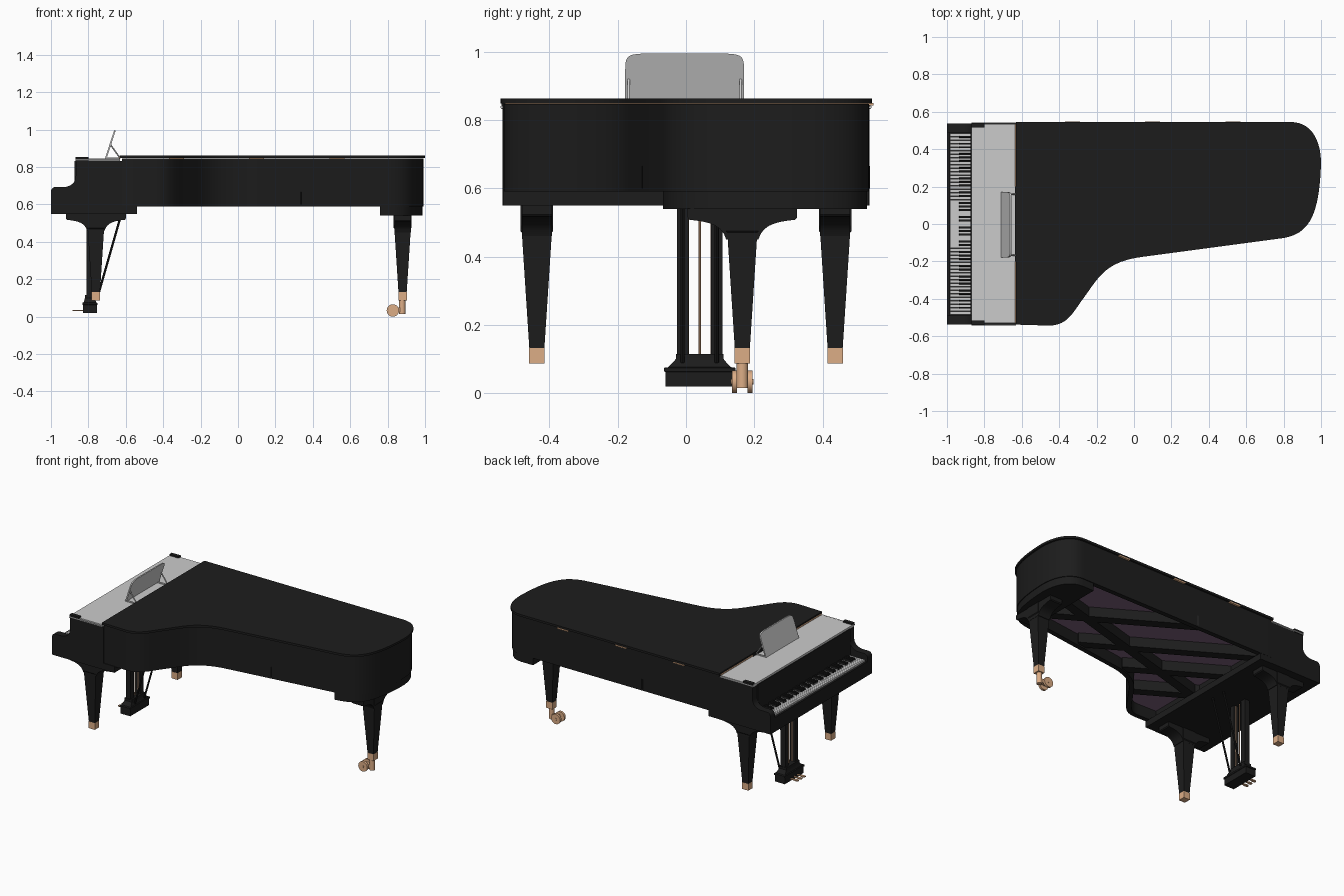
import bpy, bmesh, math
from mathutils import Vector
from mathutils.geometry import interpolate_bezier, intersect_line_line_2d

if "Cube" in bpy.data.objects:
    bpy.data.objects.remove(bpy.data.objects["Cube"])


def material(name, rgb):
    m = bpy.data.materials.new(name)
    m.diffuse_color = (*rgb, 1)
    m.use_nodes = True
    m.node_tree.nodes["Principled BSDF"].inputs["Base Color"].default_value = m.diffuse_color
    return m


BLACK = material("black_lacquer", (0.012, 0.012, 0.012))
BRASS = material("brass", (0.72, 0.42, 0.24))
PURPLE = material("soundboard_purple", (0.2, 0.12, 0.2))
AXES = {'x': lambda u, v, w: (w, u, v), 'y': lambda u, v, w: (u, w, v), 'z': lambda u, v, w: (u, v, w)}


def mesh(name, verts, faces, mat=None):
    me = bpy.data.meshes.new(name)
    bm = bmesh.new()
    vs = [bm.verts.new(v) for v in verts]
    for f in faces:
        bm.faces.new([vs[i] for i in f])
    bmesh.ops.recalc_face_normals(bm, faces=bm.faces)
    bm.to_mesh(me)
    bm.free()
    ob = bpy.data.objects.new(name, me)
    bpy.context.collection.objects.link(ob)
    if mat:
        me.materials.append(mat)
    return ob


def loft(name, rings, mat=None):
    """Skin a stack of equal-length closed rings and cap both ends."""
    n = len(rings[0])
    faces = [[k * n + i, k * n + (i + 1) % n, (k + 1) * n + (i + 1) % n, (k + 1) * n + i]
             for k in range(len(rings) - 1) for i in range(n)]
    faces += [list(range(n)), list(range((len(rings) - 1) * n, len(rings) * n))]
    return mesh(name, [v for r in rings for v in r], faces, mat)


def prism(name, pts, axis, a, b, mat=None):
    return loft(name, [[AXES[axis](u, v, w) for u, v in pts] for w in (a, b)], mat)


def box(name, x, y, z, mat=None):
    return prism(name, [(x[0], y[0]), (x[1], y[0]), (x[1], y[1]), (x[0], y[1])], 'z', *z, mat)


def rect_stack(name, cx, cy, levels, mat=None):
    """Stack of rectangles: (z, half x, half y)."""
    return loft(name, [[(cx - a, cy - b, z), (cx + a, cy - b, z), (cx + a, cy + b, z), (cx - a, cy + b, z)]
                       for z, a, b in levels], mat)


def rod(name, p, q, r, mat=None, sides=16):
    p, q = Vector(p), Vector(q)
    d = (q - p).normalized()
    s = d.orthogonal().normalized()
    t = d.cross(s)
    angs = [math.tau * i / sides for i in range(sides)]
    return loft(name, [[c + r * (math.cos(a) * s + math.sin(a) * t) for a in angs] for c in (p, q)], mat)


def bez(a, b, c, d, n=14):
    return [(p[0], p[1]) for p in interpolate_bezier(*[Vector((*q, 0)) for q in (a, b, c, d)], n)]


def inset(pts, d):
    out = []
    for i, p in enumerate(pts):
        p = Vector(p)
        e1 = (p - Vector(pts[i - 1])).normalized()
        e2 = (Vector(pts[(i + 1) % len(pts)]) - p).normalized()
        n1, n2 = Vector((e1.y, -e1.x)), Vector((e2.y, -e2.x))
        m = (n1 + n2).normalized()
        out.append(tuple(p + m * d / m.dot(n1)))
    return out


# Plan outline of the case, clockwise from the straight side
tail = bez((.84, .545), (.94, .545), (1, .46), (1, .32)) + \
    bez((1, .32), (.99, .05), (.94, -.05), (.8, -.075))[1:]
bend = bez((.05, -.175), (-.16, -.20), (-.19, -.29), (-.28, -.41)) + \
    bez((-.28, -.41), (-.33, -.48), (-.36, -.545), (-.46, -.543))[1:]
outline = [(-.63, .545)] + tail + bend + [(-.63, -.538)]
outer = inset(outline, .009)
inner = inset(outline, .04)

# Lid, rim wall, soundboard
prism("lid", outline, 'z', .849, .863, BLACK)
n = len(outer)
ring = [(*p, z) for pts, z in ((outer, .59), (outer, .847), (inner, .847), (inner, .59)) for p in pts]
mesh("rim", ring, [[k * n + i, k * n + (i + 1) % n, (k + 1) % 4 * n + (i + 1) % n, (k + 1) % 4 * n + i]
                   for k in range(4) for i in range(n)], BLACK)
prism("soundboard", inset(outline, .035), 'z', .665, .68, PURPLE)


# Underside braces, trimmed to the inside of the rim
def brace(name, c, direction, half):
    c, d = Vector(c), Vector(direction).normalized()
    hits = [h for i in range(n) for h in
            [intersect_line_line_2d(c - 3 * d, c + 3 * d, Vector(inner[i - 1]), Vector(inner[i]))] if h]
    s = [(h - c).dot(d) for h in hits]
    lo, hi = max(v for v in s if v < 0) - .015, min(v for v in s if v > 0) + .015
    w = Vector((-d.y, d.x)) * half
    prism(name, [c + lo * d - w, c + hi * d - w, c + hi * d + w, c + lo * d + w], 'z', .6, .666, BLACK)


for i, c in enumerate([(.175, .37), (-.03, .126), (-.19, -.07), (-.35, -.27)]):
    brace(f"cross_brace_{i}", c, (-1, .6), .03)
brace("long_brace", (.1, .05), (1, .28), .03)
brace("tail_brace", (.45, .2), (-1, .6), .03)

# Tail block that carries the back leg
prism("tail_block", [(.76, .53)] + inset(outline, .014)[1:len(tail) + 1] + [(.76, -.068)], 'z', .54, .591, BLACK)

# Key bed, side arms, fallboard
box("key_bed", (-1, -.54), (-.535, .535), (.55, .592), BLACK)
arm = [(-1, .55), (-1, .67)] + bez((-1, .67), (-.998, .685), (-.99, .693), (-.975, .693), 6)[1:] + \
    bez((-.925, .693), (-.89, .70), (-.867, .715), (-.867, .76), 10) + [(-.867, .832), (-.62, .832), (-.62, .55)]
for s, name in ((-1, "right"), (1, "left")):
    prism(f"{name}_arm", arm, 'y', s * .49, s * .537, BLACK)
    box(f"{name}_top_stop", (-.868, -.8), sorted((s * .515, s * .54)), (.832, .855), BLACK)
    rod(f"{name}_lid_hinge_edge", (-.868, s * .54, .838), (-.63, s * .54, .838), .004)
box("key_slip", (-1, -.986), (-.49, .49), (.59, .645), BLACK)
box("fallboard", (-.874, -.855), (-.49, .49), (.59, .832), BLACK)
box("front_top_panel", (-.87, -.63), (-.53, .535), (.83, .845))
rod("lid_hinge", (-.632, -.53, .85), (-.632, .535, .85), .004, BRASS, 8)

# Keys: bass on the +y side
pitch = .97 / 52
for i in range(52):
    y = .485 - (i + .5) * pitch
    box(f"white_key_{i}", (-.984, -.873), (y - pitch * .45, y + pitch * .45), (.615, .655))
    if i % 7 in (0, 2, 3, 5, 6) and i < 51:
        y -= pitch / 2
        loft(f"black_key_{i}", [[(x0, y - w, z), (-.873, y - w, z), (-.873, y + w, z), (x0, y + w, z)]
                                for z, x0, w in ((.65, -.938, .0055), (.668, -.932, .0045))], BLACK)

# Music desk with props
desk = bez((-.178, .95), (-.178, .99), (-.17, .993), (-.12, .995), 8)
desk = [(-.178, .847)] + desk + [(-y - .008, z) for y, z in reversed(desk)] + [(.17, .847)]
loft("music_desk", [[(-.712 + o + (z - .845) * .33, y, z) for y, z in desk] for o in (0, .009)])
for y in (-.168, .16):
    rod(f"desk_prop_{y}", (-.682, y, .92), (-.632, y, .85), .004)
    box(f"desk_slide_{y}", (-.71, -.63), (y - .006, y + .006), (.845, .85))
box("desk_rail", (-.637, -.629), (-.2, .2), (.845, .856), BLACK)

# Small lid hinges along the straight side
for x in (-.33, .1, .53):
    box(f"side_hinge_{x}", (x - .04, x + .04), (.53, .549), (.842, .85), BRASS)

# Legs with flared brackets and brass cuffs
half = [(-.16, .551), (-.16, .524)] + bez((-.155, .518), (-.1, .512), (-.06, .505), (-.047, .46), 8)


def leg(name, x, y, axis, top):
    prof = half + [(-u, v) for u, v in reversed(half)]
    prof = [(u + (x if axis == 'y' else y), v + top - .551) for u, v in prof]
    c = y if axis == 'y' else x
    prism(name + "_bracket", prof, axis, c - .044, c + .044, BLACK)
    rect_stack(name, x, y, [(top, .048, .048), (.475, .048, .048), (.47, .044, .044), (.13, .022, .022)], BLACK)
    rect_stack(name + "_cuff", x, y, [(.132, .023, .023), (.087, .023, .023)], BRASS)


leg("front_right_leg", -.76, -.437, 'y', .551)
leg("front_left_leg", -.76, .437, 'y', .551)
leg("back_leg", .88, .165, 'x', .541)

# Caster under the back leg
rod("caster_stem", (.878, .165, .015), (.878, .165, .09), .017, BRASS)
box("caster_fork", (.825, .878), (.153, .177), (.025, .05), BRASS)
rod("caster_axle", (.828, .132, .033), (.828, .198, .033), .008, BRASS)
for y in (.135, .18):
    rod(f"caster_wheel_{y}", (.828, y, .033), (.828, y + .015, .033), .033, BRASS, 32)

# Pedal lyre
cy = .04
rect_stack("pedal_box", -.792, cy, [(.02, .037, .1), (.062, .037, .1), (.064, .04, .105), (.074, .04, .105),
                                    (.076, .034, .092), (.09, .029, .078), (.1, .027, .07), (.115, .027, .07)], BLACK)
for s in (-1, 1):
    y = cy + s * .05
    box(f"lyre_post_{s}", (-.81, -.775), (y - .017, y + .017), (.11, .552), BLACK)
    rod(f"lyre_brace_{s}", (-.755, y, .09), (-.622, y, .555), .006, BLACK, 8)
pedal = [(-.885, -.007), (-.87, -.01), (-.85, -.006), (-.82, -.005)]
for i in (-1, 0, 1):
    y = cy + i * .035
    rod(f"pedal_rod_{i}", (-.79, y, .1), (-.79, y, .552), .0035, BRASS, 8)
    prism(f"pedal_{i}", [(x, y + v) for x, v in pedal] + [(x, y - v) for x, v in reversed(pedal)],
          'z', .03, .037, BRASS)

# Smooth curved sides, keep edges crisp
for ob in bpy.context.scene.objects:
    ob.select_set(True)
bpy.context.view_layer.objects.active = bpy.data.objects["rim"]
bpy.ops.object.shade_smooth_by_angle(angle=math.radians(30))
